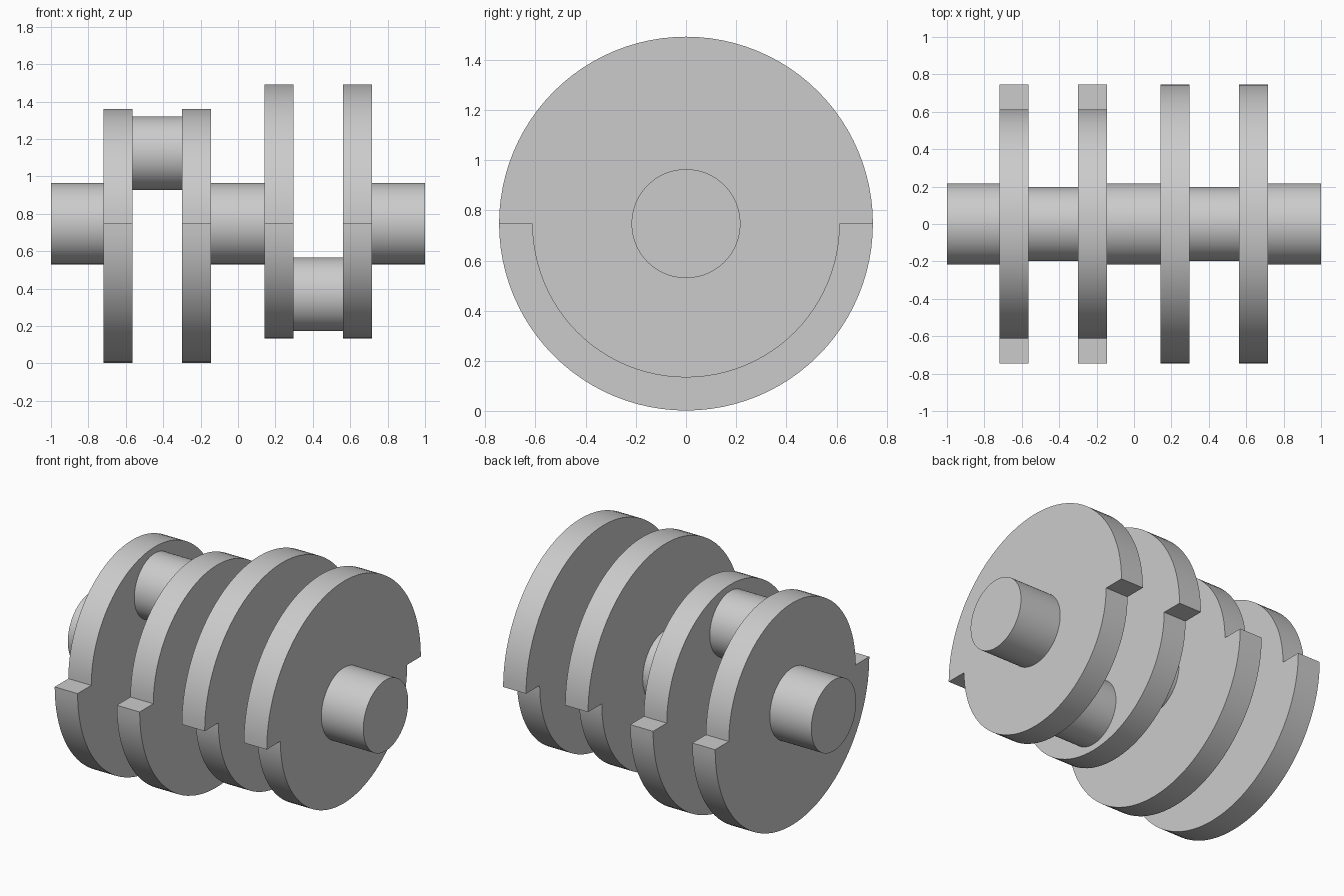
import bpy, bmesh, math

cube = bpy.data.objects.get("Cube")
if cube:
    bpy.data.objects.remove(cube, do_unlink=True)

AXIS_Z = 0.747       # height of the shaft axis
BIG, SMALL = 0.745, 0.613
THROW = 0.377        # offset of the crank pins
SEGMENTS = 96

steel = bpy.data.materials.new("grey_steel")
steel.use_nodes = True
steel.diffuse_color = (0.6, 0.6, 0.6, 1)
steel.node_tree.nodes["Principled BSDF"].inputs["Base Color"].default_value = (0.6, 0.6, 0.6, 1)


def arc(radius, start, end, steps):
    """Points (y, z) along an arc, both ends included."""
    angles = [start + (end - start) * i / steps for i in range(steps + 1)]
    return [(radius * math.cos(a), radius * math.sin(a)) for a in angles]


def extrude_x(name, profile, x0, x1, z):
    """Extrude a closed y-z profile along x."""
    bm = bmesh.new()
    face = bm.faces.new([bm.verts.new((x0, y, z + h)) for y, h in profile])
    side = bmesh.ops.extrude_face_region(bm, geom=[face])["geom"]
    moved = [v for v in side if isinstance(v, bmesh.types.BMVert)]
    bmesh.ops.translate(bm, verts=moved, vec=(x1 - x0, 0, 0))
    bmesh.ops.recalc_face_normals(bm, faces=bm.faces)
    mesh = bpy.data.meshes.new(name)
    bm.to_mesh(mesh)
    bm.free()
    mesh.materials.append(steel)
    obj = bpy.data.objects.new(name, mesh)
    bpy.context.collection.objects.link(obj)
    bpy.ops.object.select_all(action="DESELECT")
    obj.select_set(True)
    bpy.context.view_layer.objects.active = obj
    bpy.ops.object.shade_smooth_by_angle(angle=math.radians(30))


def round_bar(name, radius, x0, x1, z):
    extrude_x(name, arc(radius, 0, math.tau, SEGMENTS)[:-1], x0, x1, z)


def web(name, x0, x1, heavy_up):
    """Stepped disc: the larger half is the counterweight."""
    top, bottom = (BIG, SMALL) if heavy_up else (SMALL, BIG)
    half = SEGMENTS // 2
    profile = arc(top, 0, math.pi, half) + arc(bottom, math.pi, math.tau, half)
    extrude_x(name, profile, x0, x1, AXIS_Z)


# Main journals along the axis
for name, x0, x1 in (("right_journal", -1, -0.719),
                     ("centre_journal", -0.144, 0.141),
                     ("left_journal", 0.716, 1)):
    round_bar(name, 0.217, x0, x1, AXIS_Z)

# Two throws, each a pin between two webs, opposed to one another
for side, x0, heavy_up in (("right", -0.719, False), ("left", 0.141, True)):
    x1, x2, x3 = x0 + 0.155, x0 + 0.42, x0 + 0.575
    web(side + "_outer_web" if x0 < 0 else side + "_inner_web", x0, x1, heavy_up)
    web(side + "_inner_web" if x0 < 0 else side + "_outer_web", x2, x3, heavy_up)
    pin_z = AXIS_Z + (-THROW if heavy_up else THROW)
    round_bar(side + "_crank_pin", 0.197, x1, x2, pin_z)
